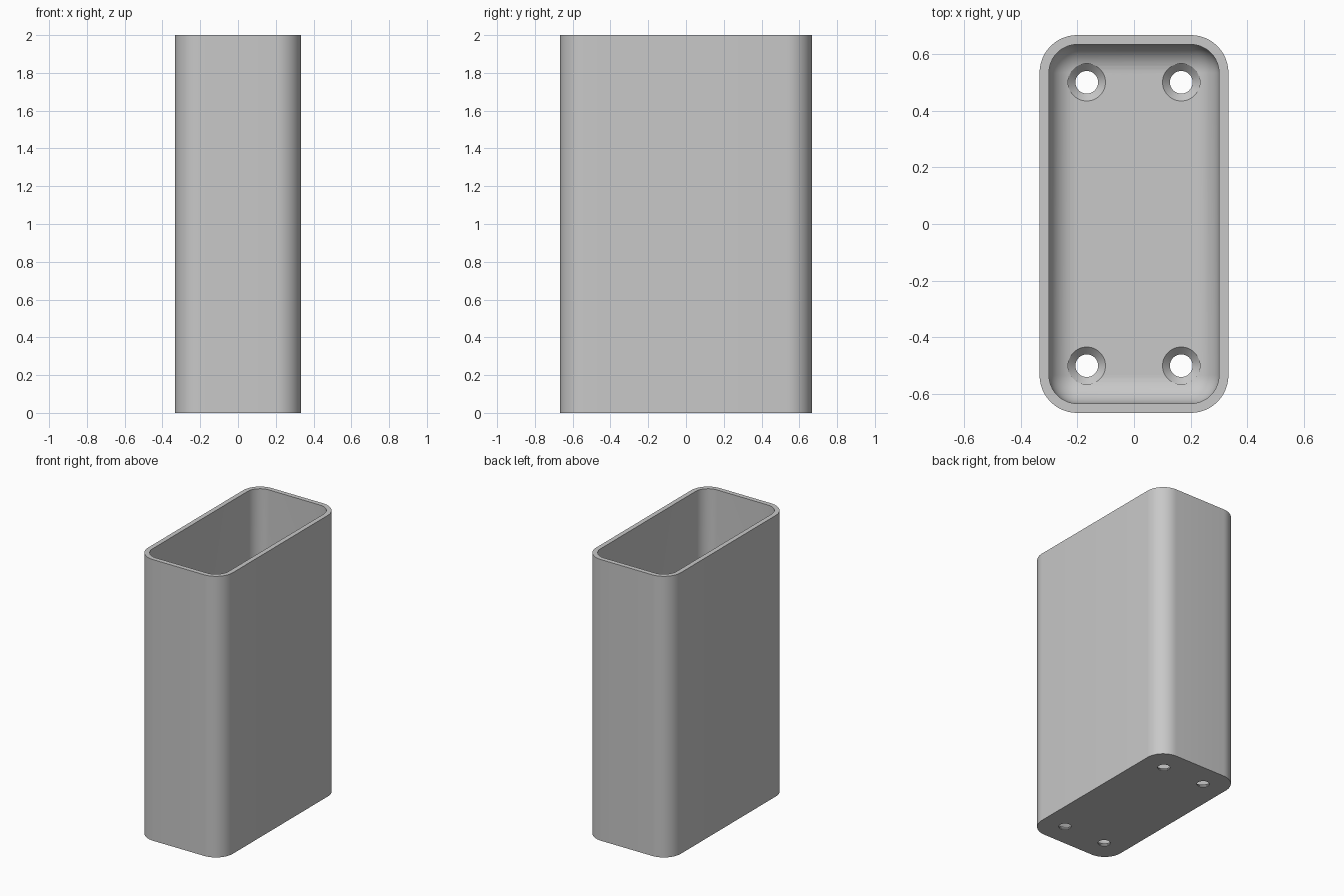
import bpy, bmesh, math

cube = bpy.data.objects.get("Cube")
if cube:
    bpy.data.objects.remove(cube, do_unlink=True)

# Main dimensions
HALF_X, HALF_Y, HEIGHT = 1 / 3, 2 / 3, 2.0
WALL = 1 / 30
FILLET = 0.1
OUTER_R = FILLET + WALL
STEPS = 12

grey = bpy.data.materials.new("light grey")
grey.use_nodes = True
grey.diffuse_color = (0.58, 0.58, 0.58, 1)
grey.node_tree.nodes["Principled BSDF"].inputs["Base Color"].default_value = grey.diffuse_color


def rounded_ring(bm, inset, radius, z):
    """Ring of vertices along a rounded rectangle."""
    cx, cy = HALF_X - inset - radius, HALF_Y - inset - radius
    ring = []
    for q, (sx, sy) in enumerate([(1, 1), (-1, 1), (-1, -1), (1, -1)]):
        for i in range(STEPS + 1):
            a = (q + i / STEPS) * math.pi / 2
            ring.append(bm.verts.new((sx * cx + radius * math.cos(a),
                                      sy * cy + radius * math.sin(a), z)))
    return ring


def circle_ring(bm, x, y, radius, z, count=48):
    angles = [2 * math.pi * i / count for i in range(count)]
    return [bm.verts.new((x + radius * math.cos(a), y + radius * math.sin(a), z)) for a in angles]


def loft(bm, rings):
    """Skin the rings in order and cap both ends."""
    for a, b in zip(rings, rings[1:]):
        for i in range(len(a)):
            j = (i + 1) % len(a)
            bm.faces.new((a[i], a[j], b[j], b[i]))
    bm.faces.new(rings[0][::-1])
    bm.faces.new(rings[-1])


def make_object(name, bm):
    bmesh.ops.remove_doubles(bm, verts=bm.verts, dist=1e-5)
    bmesh.ops.recalc_face_normals(bm, faces=bm.faces)
    mesh = bpy.data.meshes.new(name)
    bm.to_mesh(mesh)
    bm.free()
    mesh.materials.append(grey)
    obj = bpy.data.objects.new(name, mesh)
    bpy.context.collection.objects.link(obj)
    return obj


# Open container: outer wall, rim, inner wall, then a filleted floor
bm = bmesh.new()
rings = [rounded_ring(bm, 0, OUTER_R, 0), rounded_ring(bm, 0, OUTER_R, HEIGHT),
         rounded_ring(bm, WALL, FILLET, HEIGHT)]
for i in range(STEPS + 1):
    a = i / STEPS * math.pi / 2
    r = FILLET * math.cos(a)
    rings.append(rounded_ring(bm, WALL + FILLET - r, r, WALL + FILLET * (1 - math.sin(a))))
loft(bm, rings)
container = make_object("container", bm)

# Countersunk screw holes in the floor
bm = bmesh.new()
hole_profile = [(0.04, -0.05), (0.04, 0.007), (0.066, WALL), (0.066, 0.15)]
for x in (-1 / 6, 1 / 6):
    for y in (-0.5, 0.5):
        loft(bm, [circle_ring(bm, x, y, r, z) for r, z in hole_profile])
cutter = make_object("screw_hole_cutter", bm)
cutter.hide_render = True

cut = container.modifiers.new("screw_holes", 'BOOLEAN')
cut.operation = 'DIFFERENCE'
cut.solver = 'EXACT'
cut.object = cutter

bpy.ops.object.select_all(action='DESELECT')
container.select_set(True)
bpy.context.view_layer.objects.active = container
bpy.ops.object.modifier_apply(modifier=cut.name)
bpy.data.objects.remove(cutter, do_unlink=True)
bpy.ops.object.shade_smooth_by_angle(angle=math.radians(30))
